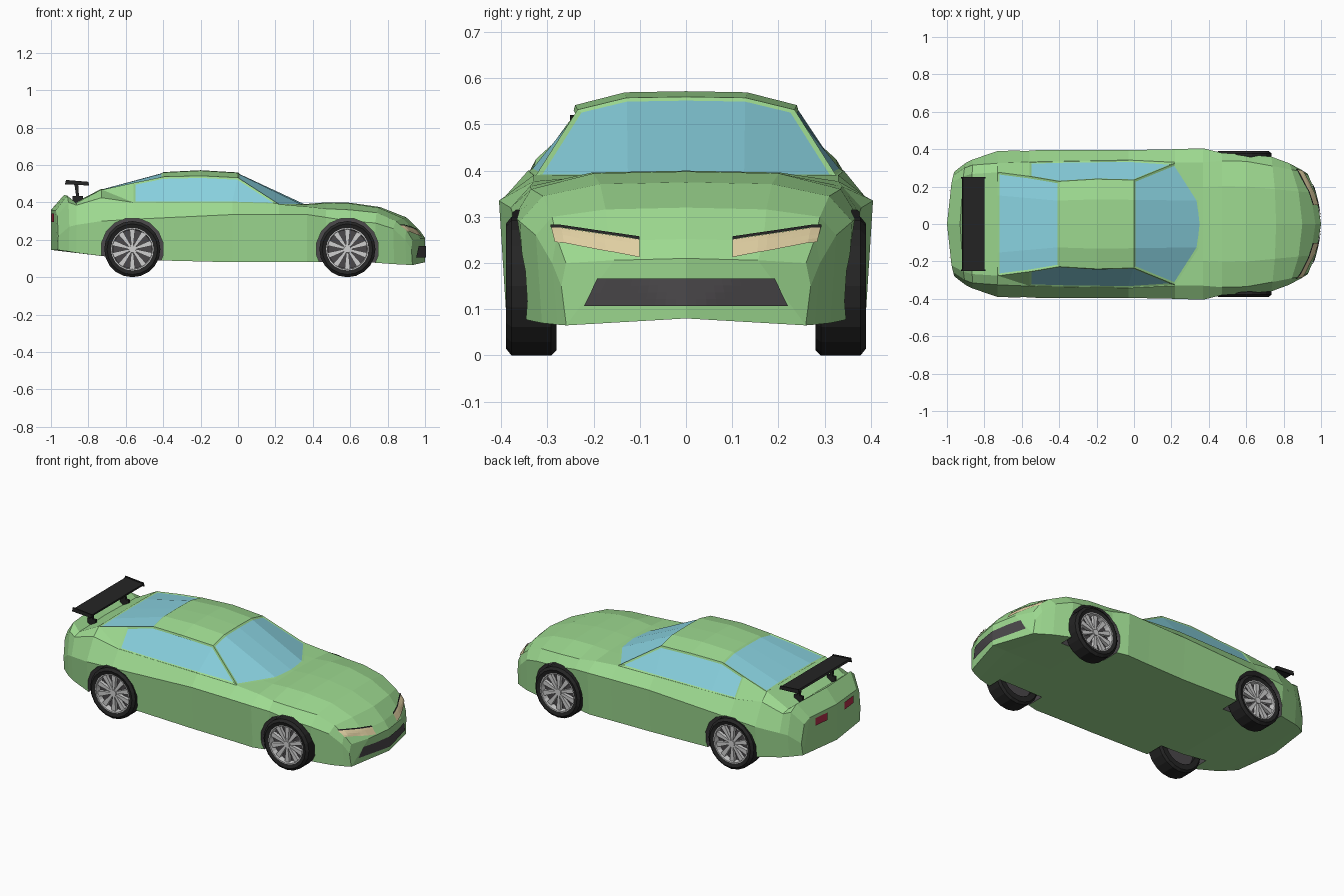
import bpy, bmesh, math
from mathutils import Vector
from mathutils.bvhtree import BVHTree

if "Cube" in bpy.data.objects:
    bpy.data.objects.remove(bpy.data.objects["Cube"])


def material(name, r, g, b):
    m = bpy.data.materials.new(name)
    m.diffuse_color = (r, g, b, 1)
    m.use_nodes = True
    m.node_tree.nodes["Principled BSDF"].inputs["Base Color"].default_value = m.diffuse_color
    return m


GREEN = material("green paint", 0.34, 0.70, 0.28)
GLASS = material("blue glass", 0.25, 0.64, 0.74)
BLACK = material("black rubber", 0.018, 0.018, 0.018)
GREY = material("dark grey", 0.07, 0.065, 0.07)
SILVER = material("silver", 0.62, 0.62, 0.62)
CREAM = material("cream lamp", 0.74, 0.62, 0.36)
RED = material("red lamp", 0.45, 0.03, 0.07)


def finish(bm, name, *mats, normals=True):
    bmesh.ops.remove_doubles(bm, verts=bm.verts, dist=1e-5)
    if normals:
        bmesh.ops.recalc_face_normals(bm, faces=bm.faces)
    me = bpy.data.meshes.new(name)
    bm.to_mesh(me)
    ob = bpy.data.objects.new(name, me)
    bpy.context.collection.objects.link(ob)
    for m in mats:
        me.materials.append(m)
    return ob


def add_faces(bm, polys):
    return [bm.faces.new([bm.verts.new(p) for p in poly]) for poly in polys]


def prism(bm, a, b):
    """Solid between two matching outlines."""
    n = len(a)
    add_faces(bm, [a, b] + [(a[i], a[(i + 1) % n], b[(i + 1) % n], b[i]) for i in range(n)])


# Body shell stations: x, widest y and z, shoulder y and z, centre height
STATIONS = [
    (-1.00, .28, .22, .26, .33, .36),
    (-0.93, .325, .27, .30, .40, .44),
    (-0.87, .345, .28, .315, .385, .40),
    (-0.73, .39, .30, .325, .425, .473),
    (-0.56, .395, .31, .332, .40, .40),
    (-0.03, .395, .335, .342, .40, .40),
    (0.22, .40, .335, .33, .39, .396),
    (0.37, .405, .335, .33, .377, .392),
    (0.47, .38, .32, .338, .366, .40),
    (0.60, .372, .30, .335, .36, .398),
    (0.76, .36, .29, .31, .345, .375),
    (0.90, .325, .26, .29, .30, .32),
    (0.97, .29, .20, .28, .255, .252),
    (1.00, .27, .15, .26, .20, .21),
]
bm = bmesh.new()
rings = []
for x, yw, zw, ys, zs, zc in STATIONS:
    # ends curve back towards the sides, the sill rises to the tail
    bend = max(0, (x - .7) / .3) - .5 * max(0, (-x - .85) / .15)
    zb = .08 + .12 * max(0, -.45 - x)
    dip = .05 * max(0, x - .7)
    yt = ys * (.85 if x < -.5 else .6)
    half = [(0, zb), (yw * .96, zb - dip), (yw, zw), (ys, zs), (yt, zc - .004), (0, zc)]
    ring = half + [(-y, z) for y, z in half[4:0:-1]]
    rings.append([bm.verts.new((x - bend * y * y, y, z)) for y, z in ring])
for a, b in zip(rings, rings[1:]):
    for i in range(10):
        j = (i + 1) % 10
        bm.faces.new((a[i], a[j], b[j], b[i]))
for r in (rings[0], rings[-1]):
    for quad in ("0145", "1234", "0569", "9678"):
        bm.faces.new([r[int(i)] for i in quad])
body = finish(bm, "body", GREEN, GREY)
shell = BVHTree.FromBMesh(bm)

# Wheel arches cut into the body
WHEELS = [(x, s) for x in (-0.565, 0.585) for s in (1, -1)]
bm = bmesh.new()
for x, s in WHEELS:
    turns = [math.tau * (i + .5) / 16 for i in range(16)]
    prism(bm, *[[(x + .168 * math.cos(t), s * y, .15 + .168 * math.sin(t)) for t in turns]
                for y in (.26, .5)])
cutter = finish(bm, "arch_cutter", GREEN, GREY)
for f in cutter.data.polygons:
    f.material_index = 1
cutter.hide_render = True
mod = body.modifiers.new("arches", "BOOLEAN")
mod.operation, mod.solver, mod.object = "DIFFERENCE", "EXACT", cutter
bpy.context.view_layer.objects.active = body
bpy.ops.object.modifier_apply(modifier=mod.name)
bpy.data.objects.remove(cutter)

# Cabin: belt-line points, then cross rows (x, centre z, half width, edge drop)
P = dict(W0=(.365, 0, .39), W1=(.345, .13, .39), W2=(.22, .325, .39),
         S1=(-.03, .342, .398), S2=(-.4, .337, .398), S3=(-.56, .332, .398),
         S4=(-.73, .325, .425), Q2=(-.56, .255, .504))
for row, x, z, w, drop in (("A", -.4, .562, .228, .025), ("B", -.2, .572, .24, .03),
                           ("C", 0, .56, .235, .028), ("R", -.73, .473, .277, .006)):
    for i in range(3):
        P[row + str(i)] = (x, w * (0, .55, 1)[i], z - drop * (0, .08, 1)[i])
PANELS = {
    "roof": ["A0 B0 B1 A1", "A1 B1 B2 A2", "B0 C0 C1 B1", "B1 C1 C2 B2", "S3 S4 R2 Q2"],
    "windscreen": ["C0 W0 W1 C1", "C1 W1 W2 C2"],
    "rear": ["A0 A1 R1 R0", "A1 A2 Q2 R2 R1"],
    "side": ["W2 S1 C2", "S1 S2 A2 B2 C2", "S2 S3 Q2 A2"],
}
bm = bmesh.new()
groups = {}
for part, polys in PANELS.items():
    for s in (1, -1):
        key = part + str(s) if part == "side" else part
        pts = [[(P[n][0], s * P[n][1], P[n][2]) for n in poly.split()] for poly in polys]
        groups.setdefault(key, []).extend(add_faces(bm, pts))
bmesh.ops.remove_doubles(bm, verts=bm.verts, dist=1e-5)
bmesh.ops.recalc_face_normals(bm, faces=bm.faces)
# Windows inset into the cabin
for key, faces in groups.items():
    if key != "roof":
        bmesh.ops.inset_region(bm, faces=faces, thickness=.011, depth=-.004,
                               use_even_offset=True, use_boundary=True)
        for f in faces:
            f.material_index = 1
finish(bm, "cabin", GREEN, GLASS)


# Thin plates laid on the body ends: corners are (y, z)
def plate(name, mat, end, corners, nu=10, nv=4, lift=.005):
    a, b, c, d = [Vector(p) for p in corners]
    bm = bmesh.new()
    for s in (1, -1):
        grid = {}
        for i in range(nu + 1):
            for j in range(nv + 1):
                p = a.lerp(b, i / nu).lerp(d.lerp(c, i / nu), j / nv)
                hit, nor, _, _ = shell.ray_cast(Vector((2 * end, s * p.x, p.y)), Vector((-end, 0, 0)))
                if hit:
                    grid[i, j] = hit + nor * (lift if nor.x * end > 0 else -lift)
        for i in range(nu):
            for j in range(nv):
                quad = [(i, j), (i + 1, j), (i + 1, j + 1), (i, j + 1)]
                if all(q in grid for q in quad):
                    add_faces(bm, [[grid[q] for q in (quad if s * end > 0 else quad[::-1])]])
    finish(bm, name, mat, normals=False)


plate("headlights", CREAM, 1, [(.1, .21), (.28, .245), (.288, .276), (.1, .248)])
plate("headlight_brows", BLACK, 1, [(.1, .247), (.287, .275), (.288, .281), (.1, .253)], nv=1, lift=.007)
plate("grille", GREY, 1, [(0, .107), (.22, .107), (.19, .167), (0, .167)])
plate("tail_lights", RED, -1, [(.08, .295), (.18, .295), (.18, .34), (.08, .34)])


# Wheels
def lathe(bm, profile, x, s, n=20, closed=False):
    def ring(r, y):
        return [(x + r * math.cos(math.tau * i / n), s * y, .15 + r * math.sin(math.tau * i / n))
                for i in range(n)]
    rs = [ring(*p) for p in profile]
    for a, b in zip(rs, rs[1:] + rs[:1] if closed else rs[1:]):
        add_faces(bm, [(a[i], a[(i + 1) % n], b[(i + 1) % n], b[i]) for i in range(n)])
    return rs


for x, s in WHEELS:
    tag = ("front" if x > 0 else "rear") + ("_left" if s > 0 else "_right")
    bm = bmesh.new()
    lathe(bm, [(.112, .383), (.135, .39), (.15, .378), (.15, .292), (.138, .28), (.105, .28)], x, s, closed=True)
    finish(bm, tag + "_tyre", BLACK)
    # dish behind the spokes
    bm = bmesh.new()
    add_faces(bm, lathe(bm, [(.113, .30), (.113, .345)], x, s))
    finish(bm, tag + "_wheel_dish", GREY)
    # rim lip, hub and ten tapered spokes
    bm = bmesh.new()
    lathe(bm, [(.114, .384), (.108, .384), (.104, .35), (.114, .35)], x, s, closed=True)
    add_faces(bm, lathe(bm, [(.022, .35), (.020, .378)], x, s, n=10)[1:])
    for i in range(10):
        t = math.tau * (i + .5) / 10
        c, d = math.cos(t), math.sin(t)
        outline = [(.015, -.006), (.107, -.015), (.107, .015), (.015, .006)]
        prism(bm, *[[(x + r * c - w * d, s * y, .15 + r * d + w * c) for r, w in outline]
                    for y in (.352, .372)])
    finish(bm, tag + "_rim", SILVER)


# Rear wing: blade, end plates and struts as side outlines with a y range
def slab(outline, y0, y1):
    prism(bm, [(x, y0, z) for x, z in outline], [(x, y1, z) for x, z in outline])


bm = bmesh.new()
slab([(-.92, .505), (-.915, .515), (-.80, .505), (-.80, .495)], -.245, .245)
for s in (1, -1):
    slab([(-.925, .497), (-.92, .52), (-.80, .51), (-.795, .49)], s * .243, s * .251)
    slab([(-.885, .39), (-.83, .39), (-.83, .435), (-.885, .435)], s * .148, s * .162)
    slab([(-.865, .43), (-.85, .43), (-.855, .502), (-.875, .502)], s * .148, s * .162)
finish(bm, "rear_wing", BLACK)
